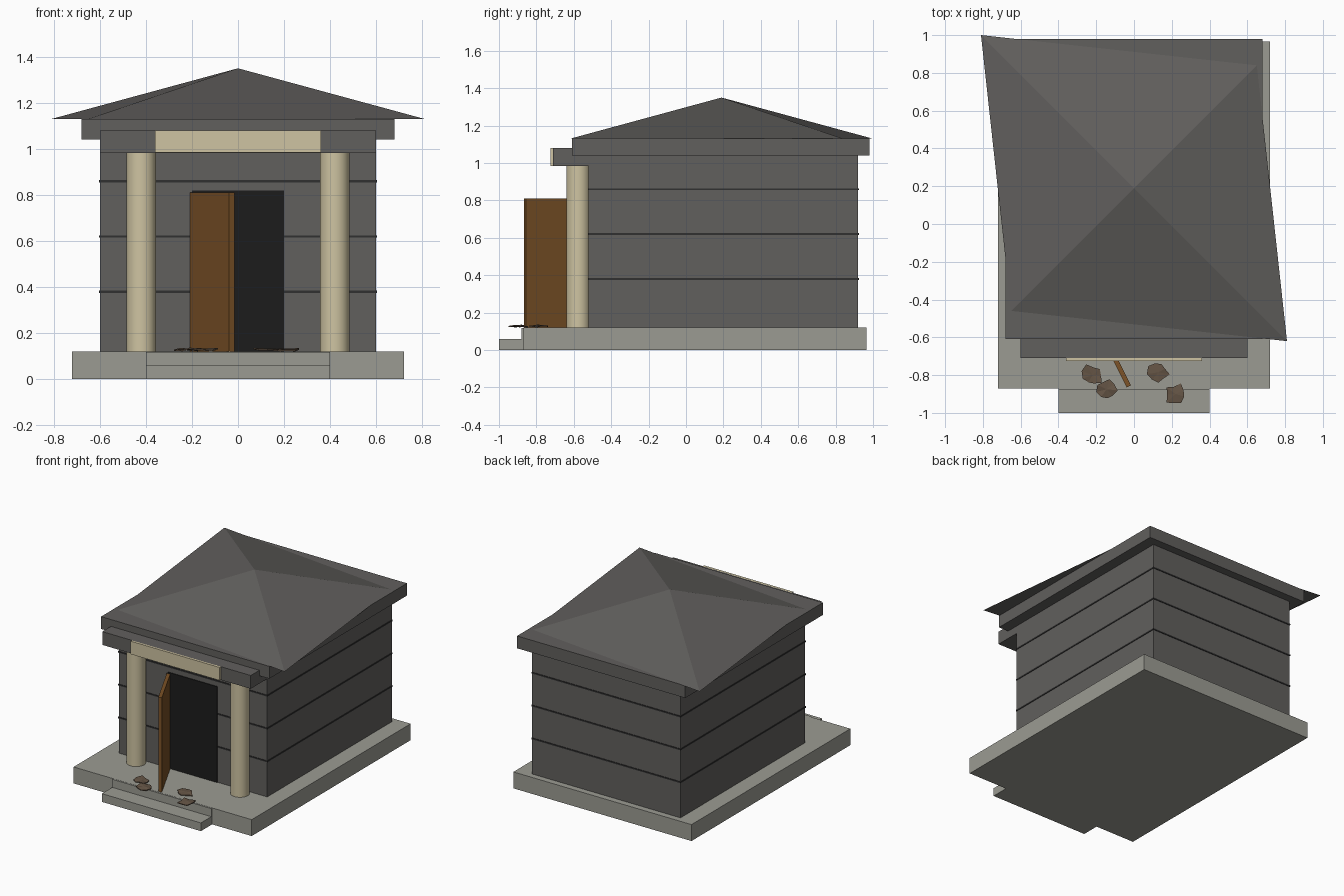
import bpy, math, random
from mathutils import Vector

if "Cube" in bpy.data.objects:
    bpy.data.objects.remove(bpy.data.objects["Cube"])

random.seed(4)


def mat(name, r, g, b):
    m = bpy.data.materials.new(name)
    m.diffuse_color = (r, g, b, 1)
    m.use_nodes = True
    m.node_tree.nodes["Principled BSDF"].inputs["Base Color"].default_value = m.diffuse_color
    return m


PALE = mat("pale_stone", 0.33, 0.33, 0.29)
DARK = mat("dark_stone", 0.12, 0.115, 0.11)
JOINT = mat("joint", 0.03, 0.03, 0.03)
BLACK = mat("shadow", 0.012, 0.012, 0.012)
CREAM = mat("cream_stone", 0.62, 0.55, 0.36)
WOOD = mat("wood", 0.2, 0.085, 0.02)
LEAF = mat("dead_leaf", 0.13, 0.09, 0.06)


def mesh(name, verts, faces, m):
    me = bpy.data.meshes.new(name)
    me.from_pydata(verts, [], faces)
    me.materials.append(m)
    ob = bpy.data.objects.new(name, me)
    bpy.context.collection.objects.link(ob)
    return ob


def box(name, x, y, z, m):
    """Box from (min, max) ranges."""
    verts = [(a, b, c) for a in x for b in y for c in z]
    faces = [(0, 1, 3, 2), (4, 6, 7, 5), (0, 4, 5, 1),
             (2, 3, 7, 6), (0, 2, 6, 4), (1, 5, 7, 3)]
    return mesh(name, verts, faces, m)


# Plinth and steps
box("plinth", (-0.72, 0.72), (-0.87, 0.965), (0, 0.12), PALE)
box("lower_step", (-0.4, 0.4), (-1.0, -0.86), (0, 0.06), PALE)
box("upper_step", (-0.4, 0.4), (-0.88, -0.76), (0.0, 0.119), PALE)

# Walls with thin joint bands
box("walls", (-0.6, 0.6), (-0.52, 0.92), (0.12, 1.04), DARK)
for i, z in enumerate((0.38, 0.62, 0.86)):
    box(f"wall_joint_{i}", (-0.604, 0.604), (-0.524, 0.924), (z - 0.005, z + 0.005), JOINT)

# Cornice, front beam and plaque
box("cornice", (-0.68, 0.68), (-0.61, 0.98), (1.04, 1.13), DARK)
box("front_beam", (-0.6, 0.6), (-0.71, -0.43), (0.983, 1.08), DARK)
box("plaque", (-0.36, 0.36), (-0.725, -0.705), (0.985, 1.08), CREAM)

# Skewed pyramid roof
c = 0.19
mesh("roof", [(-0.81, c + 0.81, 1.13), (-0.65, c - 0.65, 1.13), (0.81, c - 0.81, 1.13),
              (0.65, c + 0.65, 1.13), (0, c, 1.35)],
     [(3, 2, 1, 0), (0, 1, 4), (1, 2, 4), (2, 3, 4), (3, 0, 4)], DARK)

# Columns
for side, x in (("left", -0.42), ("right", 0.42)):
    bpy.ops.mesh.primitive_cylinder_add(vertices=24, radius=0.064, depth=0.865,
                                        location=(x, -0.576, 0.5525))
    col = bpy.context.object
    col.name = f"{side}_column"
    col.data.materials.append(CREAM)
    bpy.ops.object.shade_smooth_by_angle()

# Dark doorway and open door
box("doorway", (-0.2, 0.2), (-0.526, -0.5), (0.12, 0.82), BLACK)
door = box("door", (0, 0.38), (-0.0125, 0.0125), (0.12, 0.81), WOOD)
door.location = (-0.197, -0.52, 0)
door.rotation_euler.z = math.radians(-63.5)


# Crumpled leaves: thin jagged outlines around a raised centre
def leaf(name, x, y, r, turn):
    n = 9
    top = []
    for i in range(n):
        a = turn + math.tau * i / n
        k = r * random.uniform(0.62, 1.1)
        top.append(Vector((x + k * math.cos(a), y + k * math.sin(a),
                           random.uniform(0.126, 0.138))))
    top.append(Vector((x, y, 0.134)))
    low = [v - Vector((0, 0, 0.006)) for v in top]
    m = n + 1
    faces = []
    for i in range(n):
        j = (i + 1) % n
        faces += [(i, j, n), (m + j, m + i, m + n), (i, m + i, m + j, j)]
    mesh(name, top + low, faces, LEAF)


for i, (x, y, r) in enumerate(((-0.22, -0.80, 0.062), (-0.145, -0.875, 0.055),
                               (0.13, -0.785, 0.06), (0.22, -0.90, 0.06))):
    leaf(f"leaf_{i}", x, y, r, i * 1.3)
